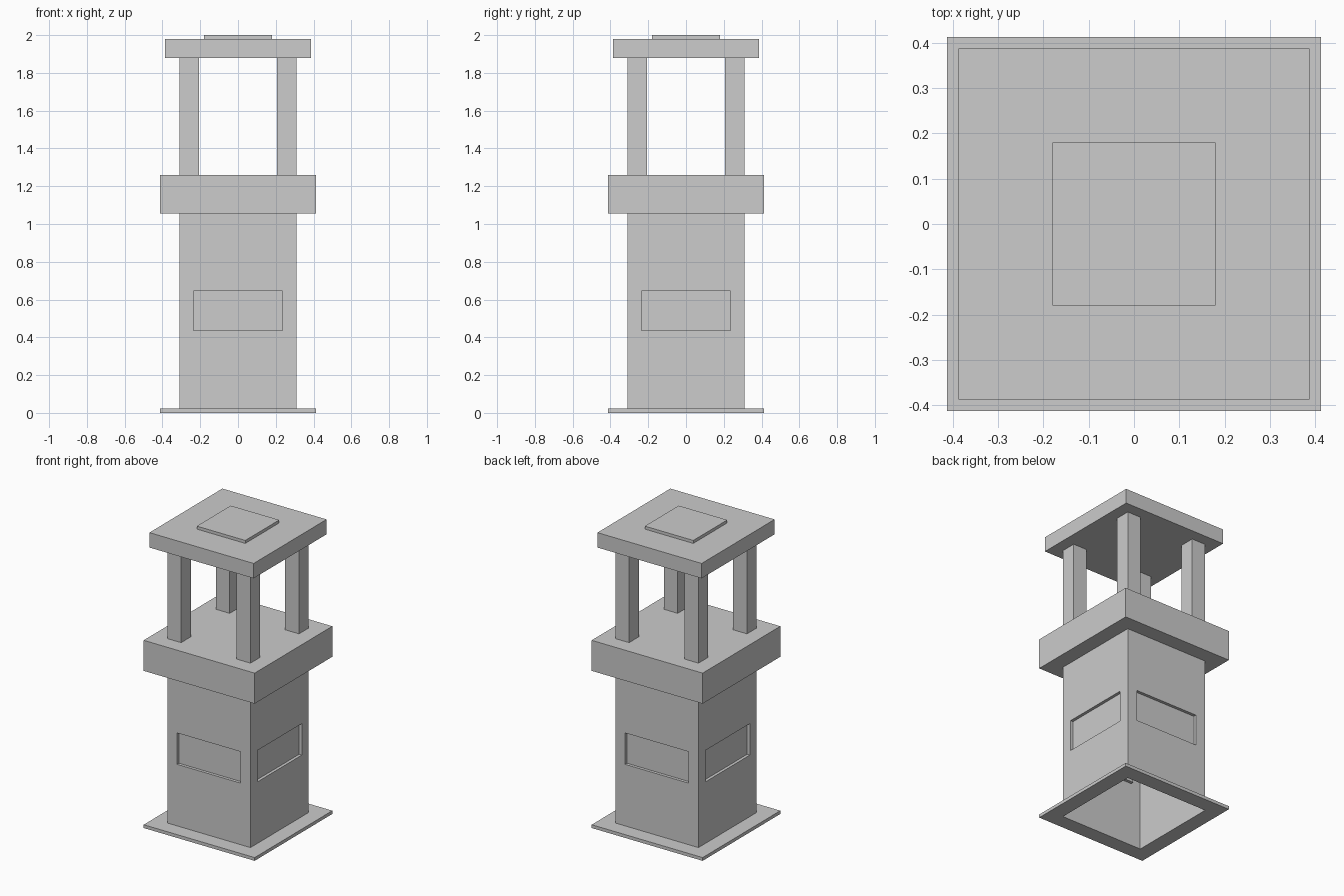
import bpy
import bmesh
from mathutils import Matrix

if "Cube" in bpy.data.objects:
    bpy.data.objects.remove(bpy.data.objects["Cube"], do_unlink=True)

GREY = 0.604
WIDE, BODY, INNER = 0.412, 0.309, 0.206  # half widths

stone = bpy.data.materials.new("light_grey_stone")
stone.use_nodes = True
stone.diffuse_color = (GREY, GREY, GREY, 1)
stone.node_tree.nodes["Principled BSDF"].inputs["Base Color"].default_value = (GREY, GREY, GREY, 1)


def finish(name, bm):
    mesh = bpy.data.meshes.new(name)
    bm.normal_update()
    bm.to_mesh(mesh)
    bm.free()
    mesh.materials.append(stone)
    obj = bpy.data.objects.new(name, mesh)
    bpy.context.scene.collection.objects.link(obj)
    return obj


def square_loft(profile, cap=False, closed=False):
    """Join square rings given as (half width, height), from bottom to top."""
    bm = bmesh.new()
    corners = [(-1, -1), (1, -1), (1, 1), (-1, 1)]
    rings = [[bm.verts.new((sx * r, sy * r, z)) for sx, sy in corners] for r, z in profile]
    pairs = list(zip(rings, rings[1:]))
    if closed:
        pairs.append((rings[-1], rings[0]))
    for low, high in pairs:
        for i in range(4):
            j = (i + 1) % 4
            bm.faces.new((low[i], low[j], high[j], high[i]))
    if cap:
        bm.faces.new(rings[-1])
    return bm


def box(name, low, high):
    bm = bmesh.new()
    size = [b - a for a, b in zip(low, high)]
    centre = [(a + b) / 2 for a, b in zip(low, high)]
    bmesh.ops.create_cube(bm, size=1, matrix=Matrix.Translation(centre) @ Matrix.Diagonal((*size, 1)))
    return finish(name, bm)


# Foot frame, open in the middle
finish("base_frame", square_loft(
    [(BODY, 0), (WIDE, 0), (WIDE, 0.022), (BODY, 0.022)], closed=True))

# Hollow body flaring into the deck, with a recessed panel in each wall
bm = square_loft([(BODY, 0.022), (BODY, 1.055), (WIDE, 1.055), (WIDE, 1.26)], cap=True)
bm.normal_update()
walls = [f for f in bm.faces if abs(f.normal.z) < 0.1 and f.calc_center_median().z < 1]
bmesh.ops.inset_individual(bm, faces=walls, thickness=BODY - INNER)
for wall in walls:
    middle = wall.calc_center_median().z
    for v in wall.verts:
        v.co.z = 0.435 if v.co.z < middle else 0.646
panels = bmesh.ops.extrude_discrete_faces(bm, faces=walls)["faces"]
for panel in panels:
    panel.normal_update()
    bmesh.ops.translate(bm, verts=panel.verts, vec=panel.normal * -0.02)
finish("body_and_deck", bm)

# Four corner posts
for side, sx in (("right", -1), ("left", 1)):
    for end, sy in (("front", -1), ("back", 1)):
        xs = sorted((sx * INNER, sx * BODY))
        ys = sorted((sy * INNER, sy * BODY))
        box(f"{end}_{side}_post", (xs[0], ys[0], 1.26), (xs[1], ys[1], 1.88))

# Roof slab and raised top plate
box("roof_slab", (-0.387, -0.387, 1.88), (0.387, 0.387, 1.98))
box("roof_plate", (-0.18, -0.18, 1.98), (0.18, 0.18, 2.0))
